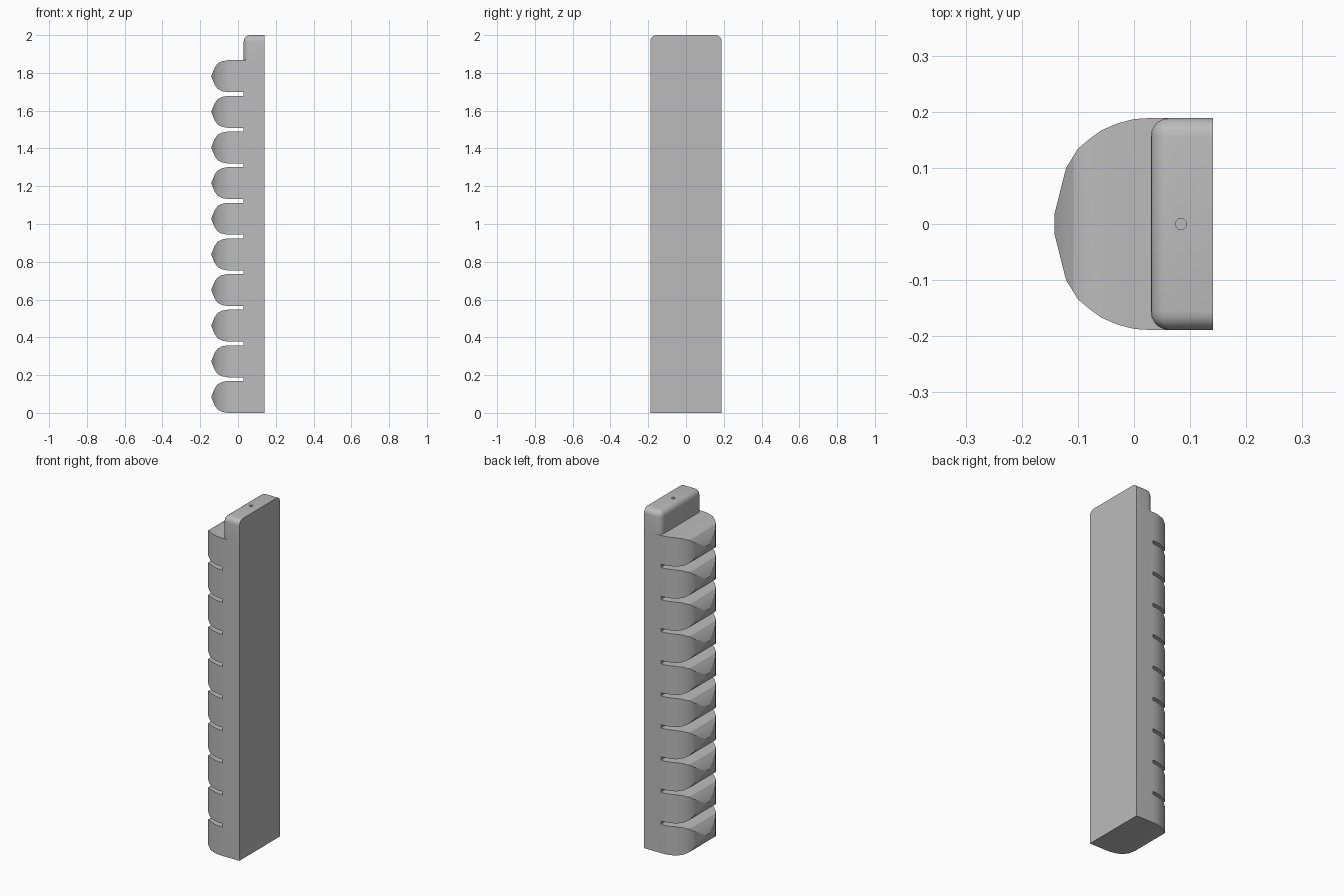
import bpy, bmesh, math
from mathutils import Vector

if "Cube" in bpy.data.objects:
    bpy.data.objects.remove(bpy.data.objects["Cube"], do_unlink=True)

BACK, SLOT, SIDE = 0.141, 0.03, 0.189
STEP, TOP = 1.867, 2.0
COUNT, HALF = 10, 0.0845
PITCH = (STEP - 2 * HALF) / (COUNT - 1)

grey = bpy.data.materials.new("plain grey")
grey.use_nodes = True
colour = (0.5, 0.5, 0.5, 1)
grey.diffuse_color = colour
grey.node_tree.nodes["Principled BSDF"].inputs["Base Color"].default_value = colour


def add_object(name, bm):
    bmesh.ops.recalc_face_normals(bm, faces=bm.faces)
    mesh = bpy.data.meshes.new(name)
    bm.to_mesh(mesh)
    bm.free()
    mesh.materials.append(grey)
    obj = bpy.data.objects.new(name, mesh)
    bpy.context.collection.objects.link(obj)
    return obj


def prism(name, points, direction):
    bm = bmesh.new()
    face = bm.faces.new([bm.verts.new(p) for p in points])
    new = bmesh.ops.extrude_face_region(bm, geom=[face])["geom"]
    verts = [v for v in new if isinstance(v, bmesh.types.BMVert)]
    bmesh.ops.translate(bm, verts=verts, vec=Vector(direction))
    return add_object(name, bm)


def apply_boolean(target, cutter, operation):
    mod = target.modifiers.new("cut", "BOOLEAN")
    mod.operation, mod.solver, mod.object = operation, "EXACT", cutter
    bpy.context.view_layer.objects.active = target
    bpy.ops.object.modifier_apply(modifier=mod.name)
    bpy.data.objects.remove(cutter, do_unlink=True)


def smooth(obj):
    bpy.ops.object.select_all(action="DESELECT")
    obj.select_set(True)
    bpy.context.view_layer.objects.active = obj
    bpy.ops.object.shade_smooth_by_angle(angle=math.radians(25))


# Ribbed body: a comb profile trimmed by a rounded plan
nose = [(-0.055, HALF), (-0.085, 0.079), (-0.108, 0.067), (-0.123, 0.046)]
comb = [(BACK, 0)]
for i in range(COUNT):
    mid = HALF + i * PITCH
    comb.append((SLOT, mid - HALF))
    comb += [(x, mid - h) for x, h in nose]
    comb.append((-0.142, mid))
    comb += [(x, mid + h) for x, h in reversed(nose)]
    comb.append((SLOT, mid + HALF))
comb.append((BACK, STEP))
body = prism("ribbed_body", [(x, -0.3, z) for x, z in comb], (0, 0.6, 0))

half_plan = [(BACK, SIDE), (SLOT, SIDE), (0, 0.187), (-0.03, 0.179), (-0.058, 0.167),
             (-0.08, 0.151), (-0.1, 0.134), (-0.121, 0.1), (-0.142, 0.017)]
plan = half_plan + [(x, -y) for x, y in reversed(half_plan)]
trim = prism("plan_trim", [(x, y, -0.1) for x, y in plan], (0, 0, 2.2))
apply_boolean(body, trim, "INTERSECT")
smooth(body)

# Head block: rounded everywhere except its back and base
bm = bmesh.new()
bmesh.ops.create_cube(bm, size=1)
for v in bm.verts:
    v.co = ((SLOT if v.co.x < 0 else BACK), 2 * SIDE * v.co.y,
            (STEP if v.co.z < 0 else TOP))
edges = []
for e in bm.edges:
    on_back = all(v.co.x > 0.1 for v in e.verts)
    on_base = all(v.co.z < 1.9 for v in e.verts)
    if not on_back and not on_base:
        edges.append(e)
bmesh.ops.bevel(bm, geom=edges, offset=0.033, segments=5, profile=0.5, affect="EDGES")
head = add_object("head_block", bm)

# Small round hole in the top
ring = [(0.084 + 0.01 * math.cos(a), 0.01 * math.sin(a), TOP - 0.1)
        for a in (math.tau * k / 20 for k in range(20))]
apply_boolean(head, prism("hole_cutter", ring, (0, 0, 0.2)), "DIFFERENCE")
smooth(head)
